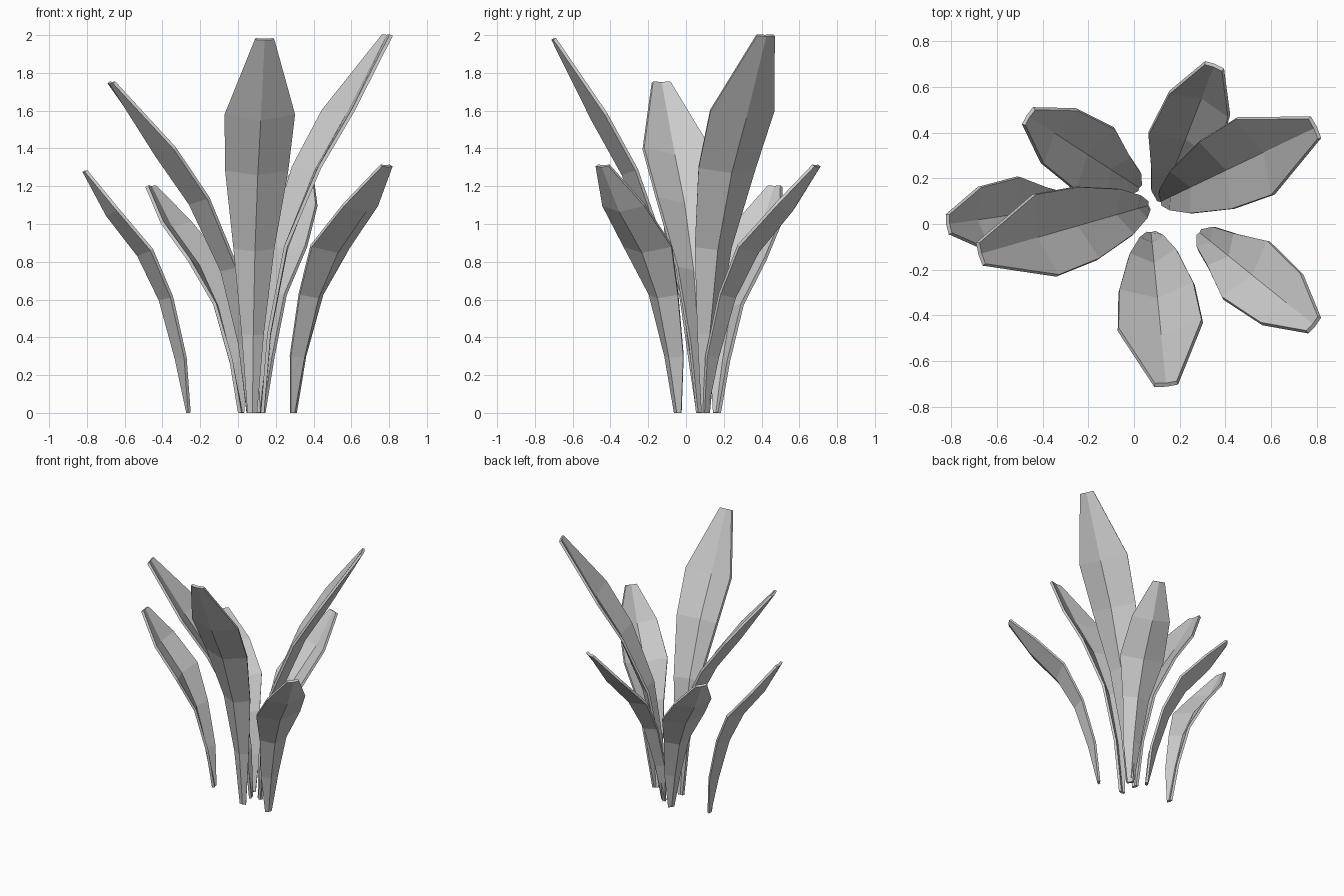
import bpy
import bmesh
from math import hypot
from mathutils import Vector

if "Cube" in bpy.data.objects:
    bpy.data.objects.remove(bpy.data.objects["Cube"])

leaf_grey = bpy.data.materials.new("leaf_grey")
leaf_grey.use_nodes = True
colour = (0.6, 0.6, 0.6, 1)
leaf_grey.diffuse_color = colour
leaf_grey.node_tree.nodes["Principled BSDF"].inputs["Base Color"].default_value = colour

# Rows from base to tip: reach fraction, height fraction, half width, fold depth
SHORT = [(0, 0, .02, .005), (.05, .23, .06, .04), (.19, .48, .095, .05),
         (.40, .675, .16, .055), (.72, .84, .14, .045), (1, 1, .042, .005)]
TALL = [(0, 0, .022, .005), (.03, .21, .055, .03), (.13, .44, .105, .055),
        (.36, .65, .165, .06), (.61, .80, .185, .06), (1, 1, .05, .005)]


def leaf(name, rows, base, tip, height):
    """A folded blade that arches from its base to its tip."""
    start, end = Vector((*base, 0)), Vector((*tip, 0))
    out = (end - start).normalized()
    side = Vector((-out.y, out.x, 0))
    up = Vector((0, 0, 1))
    reach = (end - start).length
    path = [(r * reach, z * height) for r, z, _, _ in rows]
    bm = bmesh.new()
    sections = []
    for i, (_, _, half, fold) in enumerate(rows):
        r, z = path[i]
        r0, z0 = path[max(i - 1, 0)]
        r1, z1 = path[min(i + 1, len(path) - 1)]
        dr, dz = r1 - r0, z1 - z0
        length = hypot(dr, dz)
        centre = start + out * r + up * z
        rib = centre + (out * dz - up * dr) * (fold / length)
        rib.z = max(rib.z, 0)
        sections.append([bm.verts.new(p) for p in
                         (centre - side * half, rib, centre + side * half)])
    for a, b in zip(sections, sections[1:]):
        for k in range(2):
            bm.faces.new((a[k], b[k], b[k + 1], a[k + 1]))
    bmesh.ops.recalc_face_normals(bm, faces=bm.faces)
    mesh = bpy.data.meshes.new(name)
    bm.to_mesh(mesh)
    bm.free()
    mesh.materials.append(leaf_grey)
    obj = bpy.data.objects.new(name, mesh)
    bpy.context.collection.objects.link(obj)
    shell = obj.modifiers.new("thickness", "SOLIDIFY")
    shell.thickness = 0.018
    shell.offset = 0


# Tall inner leaves
leaf("front_leaf", TALL, (.075, -.04), (.14, -.70), 1.98)
leaf("left_tall_leaf", TALL, (.12, .10), (.79, .42), 2.0)
leaf("right_tall_leaf", TALL, (.06, .08), (-.67, -.13), 1.75)

# Short outer leaves
leaf("front_left_leaf", SHORT, (.29, -.04), (.785, -.44), 1.31)
leaf("back_left_leaf", SHORT, (.12, .10), (.35, .69), 1.31)
leaf("back_right_leaf", SHORT, (.02, .16), (-.46, .47), 1.2)
leaf("right_leaf", SHORT, (-.26, .08), (-.81, 0), 1.28)
